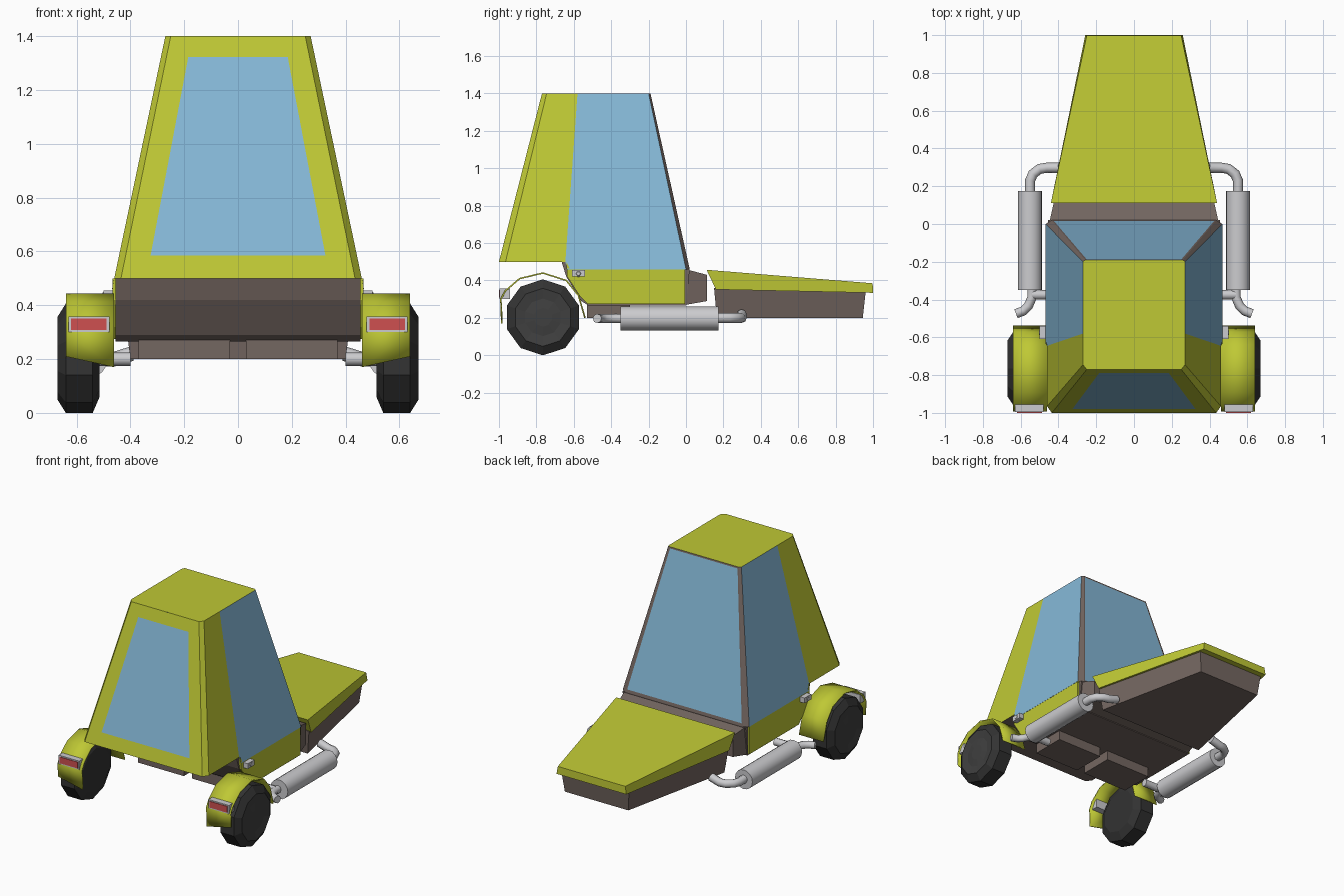
import bpy, bmesh, math
from mathutils import Vector

if "Cube" in bpy.data.objects:
    bpy.data.objects.remove(bpy.data.objects["Cube"])


def material(name, r, g, b):
    m = bpy.data.materials.new(name)
    m.diffuse_color = (r, g, b, 1)
    m.use_nodes = True
    m.node_tree.nodes["Principled BSDF"].inputs["Base Color"].default_value = m.diffuse_color
    return m


LIME = material("lime paint", 0.52, 0.58, 0.035)
GLASS = material("blue glass", 0.235, 0.48, 0.68)
BROWN = material("brown plastic", 0.175, 0.135, 0.12)
SILVER = material("silver", 0.60, 0.60, 0.62)
TYRE = material("tyre rubber", 0.033, 0.033, 0.033)
HUB = material("hub grey", 0.05, 0.05, 0.05)
RED = material("red lens", 0.62, 0.08, 0.08)


def build(name, verts, faces, mats, mirror=True, smooth=False):
    """faces are (material number, vertex indices); mirrored across x = 0 if asked"""
    bm = bmesh.new()
    for s in ((1, -1) if mirror else (1,)):
        vs = [bm.verts.new((v[0] * s, v[1], v[2])) for v in verts]
        for mi, idx in faces:
            bm.faces.new([vs[i] for i in idx]).material_index = mi
    bmesh.ops.remove_doubles(bm, verts=bm.verts[:], dist=0.0005)
    bmesh.ops.recalc_face_normals(bm, faces=bm.faces[:])
    me = bpy.data.meshes.new(name)
    bm.to_mesh(me)
    bm.free()
    for m in mats:
        me.materials.append(m)
    ob = bpy.data.objects.new(name, me)
    bpy.context.collection.objects.link(ob)
    if smooth:
        bpy.context.view_layer.objects.active = ob
        ob.select_set(True)
        bpy.ops.object.shade_smooth_by_angle(angle=math.radians(40))
        ob.select_set(False)
    return ob


def loft(name, a, b, mats, mirror=False, **kw):
    """closed solid between two matching rings"""
    n = len(a)
    faces = [(0, (i, (i + 1) % n, (i + 1) % n + n, i + n)) for i in range(n)]
    faces += [(0, tuple(range(n))), (0, tuple(range(n, 2 * n)))]
    return build(name, list(a) + list(b), faces, mats, mirror, **kw)


def prism(name, profile, x0, x1, mats, mirror=False):
    return loft(name, [(x0, y, z) for y, z in profile],
                [(x1, y, z) for y, z in profile], mats, mirror)


def box(name, x, y, z, mat, mirror=True):
    return prism(name, [(y[0], z[0]), (y[1], z[0]), (y[1], z[1]), (y[0], z[1])],
                 x[0], x[1], [mat], mirror)


def lathe(name, centre, axis, profile, mats, sides, tilt=0, rim=None, smooth=False):
    """profile is (position along axis, radius), capped at both ends, on both sides"""
    verts, faces = [], []
    for t, r in profile:
        for k in range(sides):
            a = tilt + 2 * math.pi * k / sides
            u, v = r * math.cos(a), r * math.sin(a)
            off = (t, u, v) if axis == 'x' else (u, t, v)
            verts.append(tuple(Vector(centre) + Vector(off)))
    for j in range(len(profile) - 1):
        for k in range(sides):
            k2 = (k + 1) % sides
            mi = 1 if rim is not None and j >= rim else 0
            faces.append((mi, (j * sides + k, j * sides + k2,
                               (j + 1) * sides + k2, (j + 1) * sides + k)))
    last = (len(profile) - 1) * sides
    faces += [(0, tuple(range(sides))),
              (len(mats) - 1, tuple(range(last, last + sides)))]
    return build(name, verts, faces, mats, True, smooth)


def tube(name, pts, radius):
    for s, side in ((1, "right"), (-1, "left")):
        cu = bpy.data.curves.new(name, 'CURVE')
        cu.dimensions = '3D'
        cu.bevel_depth = radius
        cu.bevel_resolution = 2
        cu.use_fill_caps = True
        sp = cu.splines.new('POLY')
        sp.points.add(len(pts) - 1)
        for p, c in zip(sp.points, pts):
            p.co = (c[0] * s, c[1], c[2], 1)
        cu.materials.append(SILVER)
        bpy.context.collection.objects.link(bpy.data.objects.new(f"{name}_{side}", cu))


# cabin shell: side walls, corner posts, roof, overhang floor
def rear_y(z):
    return -1 + 0.23 * (z - 0.5) / 0.9


low = [(0.435, -1, 0.5), (0.46, -0.965, 0.5), (0.46, -0.645, 0.5),
       (0.468, -0.635, 0.46), (0.468, 0.0, 0.46), (0.435, 0.02, 0.46)]
top = [(0.25, -0.77, 1.4), (0.27, -0.745, 1.4), (0.27, -0.58, 1.4),
       (0.27, -0.20, 1.4), (0.258, -0.19, 1.4)]
axis = [(0, -1, 0.5), (0, -0.77, 1.4), (0, -0.19, 1.4), (0, -0.645, 0.5)]
L, T, A = 0, 6, 11
build("cabin_shell", low + top + axis, [
    (0, (L, L + 1, T + 1, T)), (0, (L + 1, L + 2, T + 2, T + 1)),
    (1, (L + 2, L + 3, L + 4, T + 3, T + 2)), (2, (L + 4, L + 5, T + 4, T + 3)),
    (0, (T, T + 1, T + 2, T + 3, T + 4, A + 2, A + 1)),
    (2, (L, L + 1, L + 2, A + 3, A))], [LIME, GLASS, BROWN])


# end walls with an inset pane: outer corners and inner corners
def pane_wall(name, outer, inner, frame):
    ring = [(sx * w, y, z) for o in (outer, inner)
            for sx, (w, y, z) in zip((-1, 1, 1, -1), (o[0], o[0], o[1], o[1]))]
    faces = [(0, (i, (i + 1) % 4, (i + 1) % 4 + 4, i + 4)) for i in range(4)]
    ob = build(name, ring, faces + [(1, (4, 5, 6, 7))], [frame, GLASS], False)
    # single wall faces outward
    if sum(p.normal.y for p in ob.data.polygons) * outer[0][1] < 0:
        ob.data.flip_normals()


pane_wall("tall_end_window", [low[0], top[0]],
          [(0.325, rear_y(0.585), 0.585), (0.185, rear_y(1.322), 1.322)], LIME)
pane_wall("windscreen", [low[5], top[4]],
          [(0.424, 0.016, 0.478), (0.25, -0.188, 1.39)], BROWN)

# lower body: brown core with lime side panels
prism("body_core", [(-0.665, 0.5), (-0.64, 0.42), (-0.56, 0.29), (-0.52, 0.265),
                    (0, 0.265), (0.02, 0.46), (-0.6, 0.5)], -0.455, 0.455, [BROWN])
prism("side_panel", [(-0.64, 0.5), (-0.635, 0.42), (-0.57, 0.32), (-0.525, 0.275),
                     (-0.005, 0.275), (-0.005, 0.46), (-0.62, 0.46)],
      0.45, 0.467, [LIME], True)
box("floor_box", (0.03, 0.37), (-0.53, -0.30), (0.20, 0.315), BROWN)

# neck between cabin and hood
loft("neck", [(-0.45, 0, 0.27), (0.45, 0, 0.27), (0.45, 0, 0.46), (-0.45, 0, 0.46)],
     [(-0.425, 0.112, 0.29), (0.425, 0.112, 0.29), (0.425, 0.112, 0.43),
      (-0.425, 0.112, 0.43)], [BROWN])


# hood lid and tub: rings at the wide end and the narrow end
def end_ring(y_low, y_high, z_low, z_high, w_low, w_high):
    return [(-w_low, y_low, z_low), (w_low, y_low, z_low),
            (w_high, y_high, z_high), (-w_high, y_high, z_high)]


loft("hood_lid", end_ring(0.16, 0.11, 0.352, 0.457, 0.43, 0.44),
     end_ring(1.0, 0.998, 0.334, 0.385, 0.258, 0.25), [LIME])
loft("hood_tub", end_ring(0.165, 0.15, 0.2, 0.36, 0.40, 0.42),
     end_ring(0.945, 0.96, 0.2, 0.335, 0.235, 0.25), [BROWN])

# mudguards: thin arched strips, outer lower edge cut shorter
arch = [(-0.985, 0.17), (-0.99, 0.30), (-0.965, 0.345), (-0.89, 0.41), (-0.765, 0.44),
        (-0.64, 0.40), (-0.575, 0.32), (-0.54, 0.20)]
n = len(arch)
guard = [(x, y, z + (0.04 if i == 0 and x > 0.5 else 0))
         for x in (0.46, 0.64) for i, (y, z) in enumerate(arch)]
guard_ob = build("mudguard", guard,
                 [(0, (i, i + 1, i + 1 + n, i + n)) for i in range(n - 1)], [LIME],
                 smooth=True)
solid = guard_ob.modifiers.new("thickness", 'SOLIDIFY')
solid.thickness = 0.008
solid.offset = 0

# lamps on the mudguards
box("lamp_bezel", (0.478, 0.63), (-0.996, -0.94), (0.30, 0.358), SILVER)
box("lamp_lens", (0.488, 0.62), (-1.0, -0.99), (0.308, 0.35), RED)

# wheels: ten-sided tyres with a dished hub
lathe("wheel", (0, -0.765, 0.203), 'x',
      [(0.515, 0.145), (0.54, 0.203), (0.64, 0.203), (0.67, 0.155),
       (0.662, 0.10), (0.668, 0.05)], [TYRE, HUB], 10, math.pi / 2, 3)

# exhausts: silencer drum, side pipe, bracket and tail pipe
lathe("silencer", (0.55, 0, 0.197), 'y',
      [(-0.35, 0.064), (0.175, 0.064)], [SILVER], 16, smooth=True)
tube("exhaust_pipe", [(0.55, 0.15, 0.2), (0.55, 0.23, 0.2), (0.535, 0.265, 0.2),
                      (0.50, 0.292, 0.2), (0.46, 0.298, 0.2), (0.395, 0.298, 0.22)], 0.027)
tube("exhaust_bracket", [(0.40, -0.375, 0.2), (0.54, -0.375, 0.2)], 0.025)
tube("tail_pipe", [(0.54, -0.33, 0.197), (0.54, -0.39, 0.197), (0.56, -0.435, 0.197),
                   (0.585, -0.46, 0.197), (0.625, -0.475, 0.197)], 0.025)

# small side knobs
lathe("side_knob", (0, -0.575, 0.437), 'x',
      [(0.45, 0.018), (0.495, 0.018), (0.503, 0.01)], [SILVER], 10)
box("knob_block", (0.465, 0.50), (-0.61, -0.54), (0.42, 0.455), SILVER)
